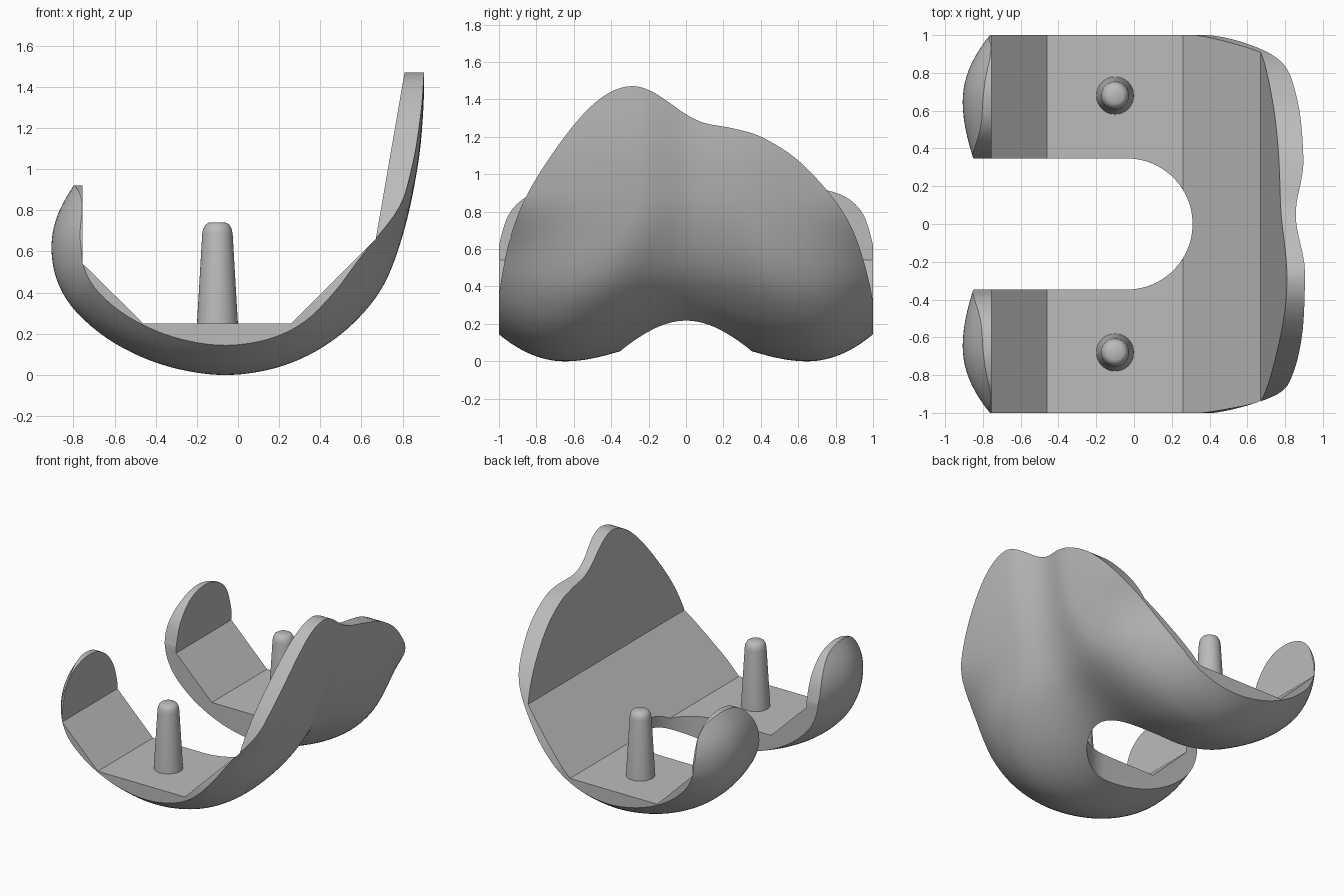
import bpy, bmesh, math
from mathutils import Vector

cube = bpy.data.objects.get("Cube")
if cube:
    bpy.data.objects.remove(cube)

metal = bpy.data.materials.new("satin_grey_metal")
metal.use_nodes = True
GREY = (0.5, 0.5, 0.5, 1)
metal.diffuse_color = GREY
metal.node_tree.nodes["Principled BSDF"].inputs["Base Color"].default_value = GREY


def make_object(name, bm):
    bmesh.ops.recalc_face_normals(bm, faces=bm.faces)
    mesh = bpy.data.meshes.new(name)
    bm.to_mesh(mesh)
    bm.free()
    mesh.materials.append(metal)
    obj = bpy.data.objects.new(name, mesh)
    bpy.context.collection.objects.link(obj)
    return obj


def activate(obj):
    bpy.ops.object.select_all(action='DESELECT')
    obj.select_set(True)
    bpy.context.view_layer.objects.active = obj


def spline(points, steps):
    """Smooth curve through 2D points."""
    pts = [Vector(p) for p in points]
    pts = [2 * pts[0] - pts[1]] + pts + [2 * pts[-1] - pts[-2]]
    out = []
    for a, b, c, d in zip(pts, pts[1:], pts[2:], pts[3:]):
        for k in range(steps):
            t = k / steps
            out.append(0.5 * (2 * b + (c - a) * t + (2 * a - 5 * b + 4 * c - d) * t * t
                              + (3 * b - a - 3 * c + d) * t ** 3))
    return out + [pts[-2]]


def prism(name, outline, place, low, high):
    """Extrude a 2D outline between two depths."""
    bm = bmesh.new()
    rings = [[bm.verts.new(place(p[0], p[1], d)) for p in outline] for d in (low, high)]
    for ring in rings:
        bm.faces.new(ring)
    n = len(outline)
    for i in range(n):
        j = (i + 1) % n
        bm.faces.new((rings[0][i], rings[0][j], rings[1][j], rings[1][i]))
    obj = make_object(name, bm)
    obj.hide_render = True
    return obj


def cut(body, cutter):
    mod = body.modifiers.new("cut", 'BOOLEAN')
    mod.operation = 'DIFFERENCE'
    mod.solver = 'EXACT'
    mod.object = cutter
    activate(body)
    bpy.ops.object.modifier_apply(modifier=mod.name)
    bpy.data.objects.remove(cutter)


# Side profile of the bearing surface, back to front
profile = spline([(-0.70, 1.06), (-0.80, 0.92), (-0.88, 0.77), (-0.907, 0.62), (-0.88, 0.46),
                  (-0.79, 0.31), (-0.61, 0.16), (-0.37, 0.05), (-0.1, 0), (0.15, 0.025),
                  (0.37, 0.11), (0.56, 0.25), (0.71, 0.44), (0.81, 0.71), (0.875, 1.02),
                  (0.9, 1.27), (0.905, 1.47), (0.905, 1.7)], 6)


def inset(y, p):
    """Depth of the surface below the profile: two condyles fading into a groove."""
    s = min(max((p.y - 0.02) / 0.88, 0), 1) if p.x > 0 else 0
    w = s * s * (3 - 2 * s)
    ridge = 0.65 - 0.35 * w
    yc = y - 0.04 * w
    d = abs(yc) - ridge
    if d > 0:
        return (1.18 - 1.08 * w) * d * d
    return (0.125 - 0.08 * w) * 0.5 * (1 + math.cos(math.pi * yc / ridge))


# Solid body with the curved outer surface
ROWS = 56
bm = bmesh.new()
grid = []
for r in range(ROWS + 1):
    y = -1 + 2 * r / ROWS
    row = []
    for i, p in enumerate(profile):
        t = (profile[min(i + 1, len(profile) - 1)] - profile[max(i - 1, 0)]).normalized()
        q = p + Vector((-t.y, t.x)) * inset(y, p)
        row.append(bm.verts.new((q.x, y, q.y)))
    grid.append(row)
for a, b in zip(grid, grid[1:]):
    for i in range(len(a)):
        j = (i + 1) % len(a)
        bm.faces.new((a[i], a[j], b[j], b[i]))
bm.faces.new(grid[0])
bm.faces.new(grid[-1])
body = make_object("femoral_shell", bm)

# Flat inner seat facets
cut(body, prism("seat_cutter", [(-0.755, 2.2), (-0.755, 0.54), (-0.46, 0.25), (0.26, 0.25),
                                (0.67, 0.66), (0.81, 1.47), (0.87, 1.82), (0.87, 2.2)],
                lambda x, z, d: (x, d, z), -1.3, 1.3))

# Rounded notch between the condyles
R = 0.347
arc = [(-0.037 + R * math.cos(a), R * math.sin(a))
       for a in (math.pi * (k / 40 - 0.5) for k in range(41))]
cut(body, prism("notch_cutter", [(-1.5, -R)] + arc + [(-1.5, R)],
                lambda x, y, d: (x, y, d), -0.5, 2.5))

# Asymmetric outline of the front flange
flange = spline([(-1.01, 0.25), (-0.99, 0.42), (-0.94, 0.66), (-0.85, 0.89), (-0.7, 1.13),
                 (-0.55, 1.32), (-0.42, 1.43), (-0.3, 1.47), (-0.2, 1.45), (-0.1, 1.39),
                 (0, 1.32), (0.1, 1.273), (0.25, 1.245), (0.4, 1.2), (0.58, 1.09),
                 (0.74, 0.93), (0.85, 0.78), (0.92, 0.63), (0.98, 0.42), (1.01, 0.25)], 5)
cut(body, prism("flange_cutter", [(-1.3, 2), (-1.3, 0.25)] + flange + [(1.3, 0.25), (1.3, 2)],
                lambda y, z, d: (d, y, z), 0.2, 1.5))

# Arched tops of the two rear condyles
arch = spline([(1.01, 0.54), (0.995, 0.64), (0.95, 0.78), (0.87, 0.868), (0.76, 0.912),
               (0.66, 0.92), (0.55, 0.895), (0.46, 0.83), (0.385, 0.72), (0.34, 0.56)], 5)
mirrored = [(-p.x, p.y) for p in reversed(arch)]
cut(body, prism("condyle_cutter", [(1.3, 2), (1.3, 0.54)] + arch + mirrored
                + [(-1.3, 0.54), (-1.3, 2)],
                lambda y, z, d: (d, y, z), -1.5, -0.5))
body.hide_render = False
activate(body)
bpy.ops.object.shade_smooth_by_angle(angle=math.radians(28))

# Tapered fixing pegs with rounded tips
SIDES = 40
peg_profile = [(0.1, 0.24), (0.074, 0.685), (0.069, 0.711), (0.058, 0.73), (0.042, 0.74)]
for side, name in ((1, "rear_peg"), (-1, "front_peg")):
    bm = bmesh.new()
    rings = []
    for r, z in peg_profile:
        rings.append([bm.verts.new((-0.1 + r * math.cos(k * math.tau / SIDES),
                                    side * 0.68 + r * math.sin(k * math.tau / SIDES), z))
                      for k in range(SIDES)])
    for a, b in zip(rings, rings[1:]):
        for i in range(SIDES):
            j = (i + 1) % SIDES
            bm.faces.new((a[i], a[j], b[j], b[i]))
    bm.faces.new(rings[0])
    bm.faces.new(rings[-1])
    activate(make_object(name, bm))
    bpy.ops.object.shade_smooth_by_angle(angle=math.radians(40))
